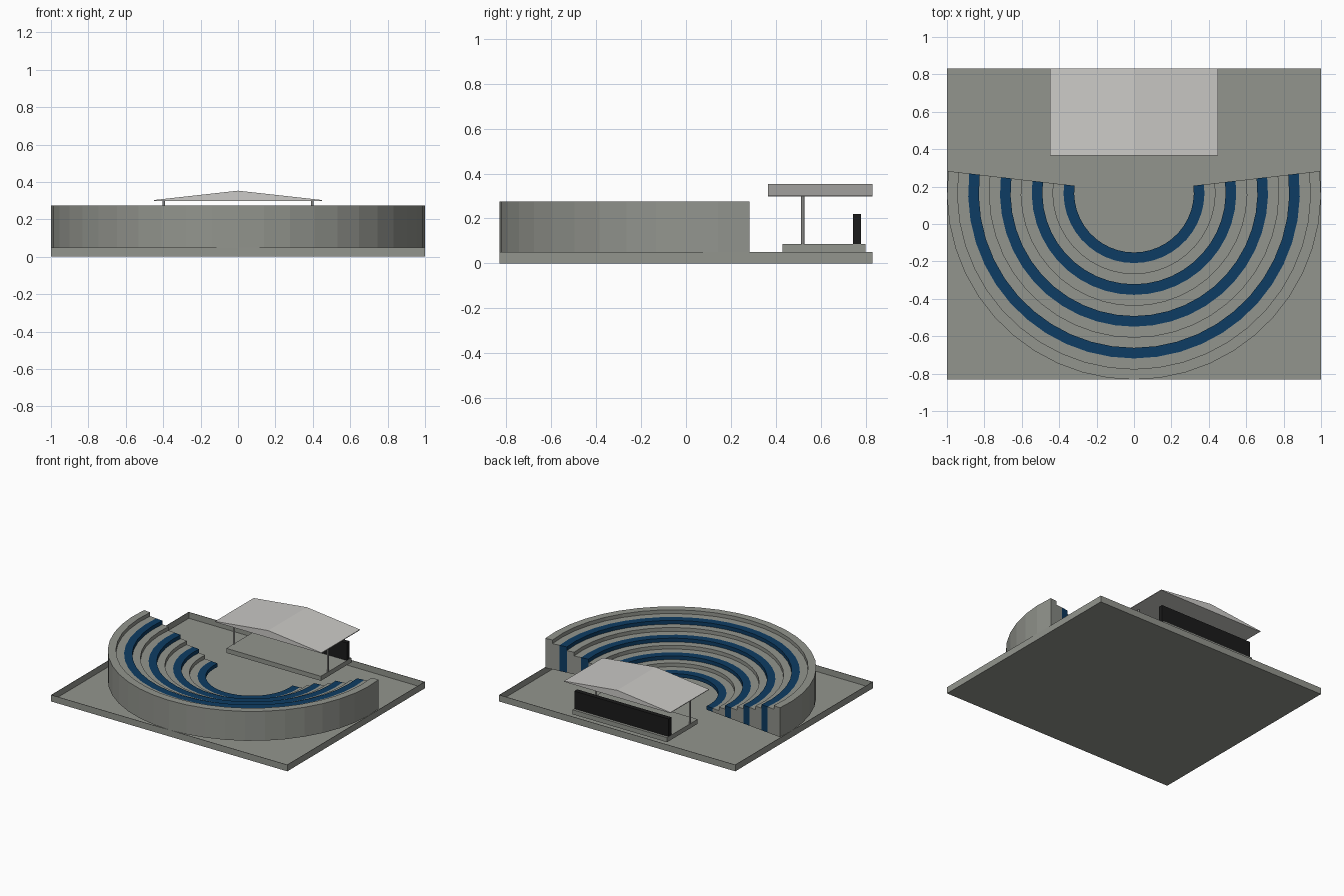
import bpy, bmesh, math

if "Cube" in bpy.data.objects:
    bpy.data.objects.remove(bpy.data.objects["Cube"])


def material(name, rgb):
    m = bpy.data.materials.new(name)
    m.diffuse_color = (*rgb, 1.0)
    m.use_nodes = True
    m.node_tree.nodes["Principled BSDF"].inputs["Base Color"].default_value = m.diffuse_color
    return m


CONCRETE = material("grey concrete", (0.29, 0.30, 0.27))
BLUE = material("dark blue seating", (0.004, 0.045, 0.125))
BLACK = material("black screen", (0.011, 0.011, 0.011))
CANOPY = material("pale canopy", (0.60, 0.59, 0.57))
METAL = material("grey metal", (0.25, 0.25, 0.24))


def finish(name, bm, mat):
    bmesh.ops.recalc_face_normals(bm, faces=bm.faces)
    me = bpy.data.meshes.new(name)
    bm.to_mesh(me)
    bm.free()
    me.materials.append(mat)
    ob = bpy.data.objects.new(name, me)
    bpy.context.collection.objects.link(ob)
    return ob


def box_mesh(x0, x1, y0, y1, z0, z1):
    bm = bmesh.new()
    bmesh.ops.create_cube(bm, size=1)
    for v in bm.verts:
        v.co.x = x1 if v.co.x > 0 else x0
        v.co.y = y1 if v.co.y > 0 else y0
        v.co.z = z1 if v.co.z > 0 else z0
    return bm


# Shallow ground tray: thin floor with a low rim
bm = box_mesh(-1, 1, -0.832, 0.832, 0, 0.05)
bm.normal_update()
top = max(bm.faces, key=lambda f: f.normal.z)
bmesh.ops.inset_region(bm, faces=[top], thickness=0.003, use_even_offset=True)
floor = bmesh.ops.extrude_face_region(bm, geom=[top])
for v in [g for g in floor["geom"] if isinstance(g, bmesh.types.BMVert)]:
    v.co.z = 0.003
if top.is_valid:
    bmesh.ops.delete(bm, geom=[top], context='FACES_ONLY')
finish("ground_tray", bm, CONCRETE)

# Stepped seating bowl: twelve concentric arc rings
CY, OVER, SEG, BASE = 0.168, math.radians(6.6), 24, 0.05
R0, DR, STEP = 0.32, 0.68 / 12, 0.225 / 8


def arc_ring(name, r0, r1, z0, z1, mat):
    bm = bmesh.new()
    sections = []
    for i in range(SEG + 1):
        a = math.pi - OVER + (math.pi + 2 * OVER) * i / SEG
        c, s = math.cos(a), math.sin(a)
        sections.append([bm.verts.new((r * c, CY + r * s, z))
                         for r, z in ((r0, z0), (r1, z0), (r1, z1), (r0, z1))])
    for p, q in zip(sections, sections[1:]):
        for k in range(4):
            n = (k + 1) % 4
            bm.faces.new((p[k], p[n], q[n], q[k]))
    bm.faces.new(sections[0])
    bm.faces.new(sections[-1][::-1])
    finish(name, bm, mat)


for row in range(4):
    r = R0 + 3 * row * DR
    low = BASE + STEP * (2 * row + 1)
    arc_ring(f"seat_ring_{row + 1}", r, r + DR, BASE, low, BLUE)
    arc_ring(f"tread_ring_{row + 1}", r + DR, r + 2 * DR, BASE, low, CONCRETE)
    arc_ring(f"step_ring_{row + 1}", r + 2 * DR, r + 3 * DR, BASE, low + STEP, CONCRETE)

# Stage platform and back screen
finish("stage", box_mesh(-0.4, 0.4, 0.43, 0.8, 0.05, 0.085), CONCRETE)
finish("back_screen", box_mesh(-0.4, 0.4, 0.745, 0.78, 0.085, 0.22), BLACK)

# Canopy posts
for side, x in (("left", -0.397), ("right", 0.397)):
    bm = bmesh.new()
    bmesh.ops.create_cone(bm, cap_ends=True, segments=12, radius1=0.007,
                          radius2=0.007, depth=0.215)
    bmesh.ops.translate(bm, verts=bm.verts, vec=(x, 0.52, 0.1925))
    finish(f"{side}_post", bm, METAL)

# Low gabled canopy with a flat underside
bm = bmesh.new()
profile = ((-0.45, 0.298), (0.45, 0.298), (0.45, 0.303), (0, 0.353), (-0.45, 0.303))
gable = bm.faces.new([bm.verts.new((x, 0.365, z)) for x, z in profile])
back = bmesh.ops.extrude_face_region(bm, geom=[gable], use_keep_orig=True)
bmesh.ops.translate(bm, vec=(0, 0.467, 0),
                    verts=[g for g in back["geom"] if isinstance(g, bmesh.types.BMVert)])
finish("canopy_roof", bm, CANOPY)
